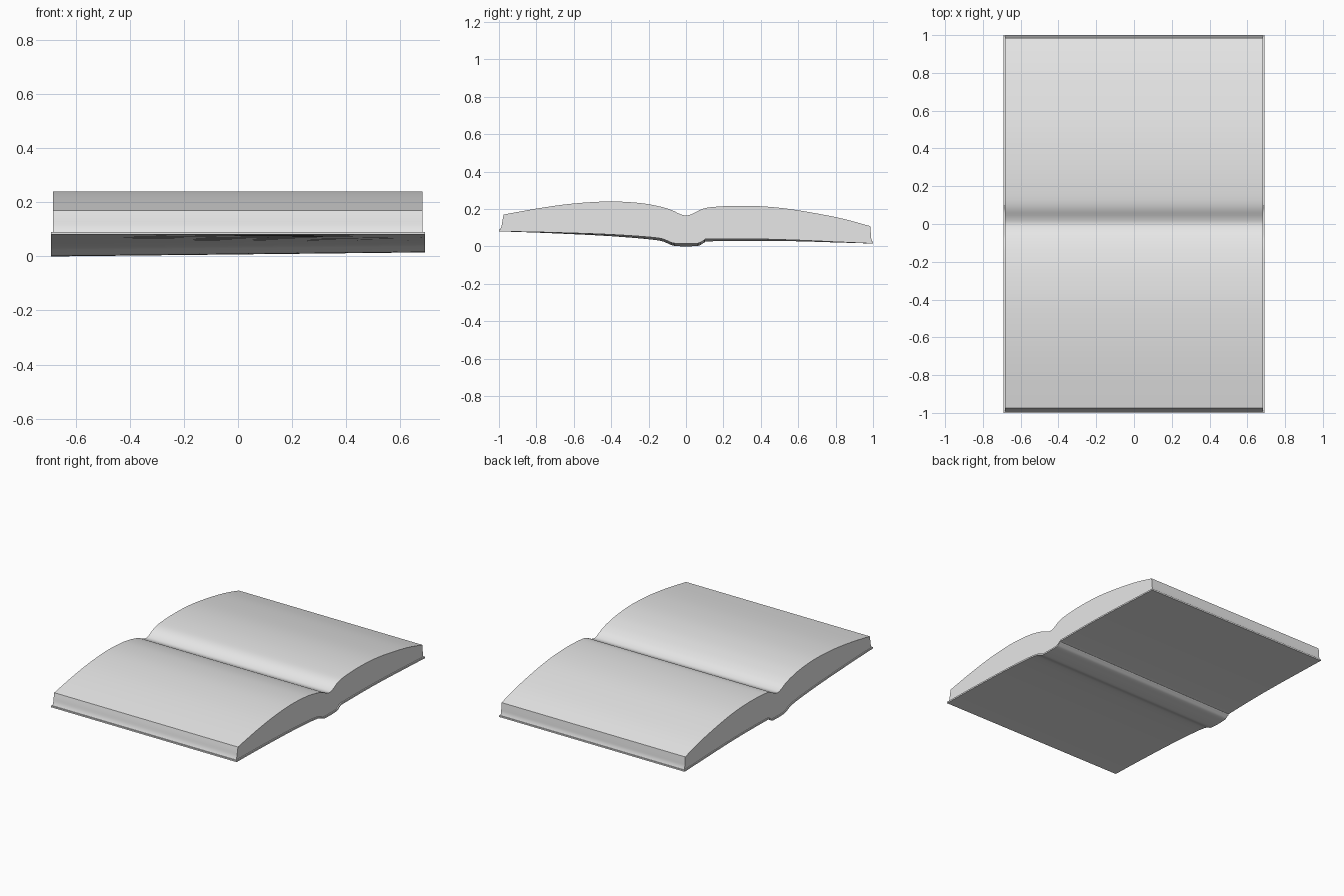
import bpy, bmesh, math

if "Cube" in bpy.data.objects:
    bpy.data.objects.remove(bpy.data.objects["Cube"])


def smooth_path(pts, steps=4):
    """Catmull-Rom curve through (y, z) points."""
    p = [pts[0]] + pts + [pts[-1]]
    out = []
    for i in range(1, len(p) - 2):
        a, b, c, d = p[i - 1:i + 3]
        for k in range(steps):
            t = k / steps
            out.append(tuple(0.5 * (2 * b[j] + (c[j] - a[j]) * t
                                    + (2 * a[j] - 5 * b[j] + 4 * c[j] - d[j]) * t * t
                                    + (3 * b[j] - a[j] - 3 * c[j] + d[j]) * t ** 3)
                             for j in (0, 1)))
    out.append(pts[-1])
    return out


def sag(y):
    """The spine droops slightly toward the left end."""
    return 0.015 * (1 - abs(y))


def loft(name, left_loop, right_loop, x0, x1, mat):
    bm = bmesh.new()
    a = [bm.verts.new((x0, y, z)) for y, z in left_loop]
    b = [bm.verts.new((x1, y, z)) for y, z in right_loop]
    n = len(a)
    for i in range(n):
        j = (i + 1) % n
        bm.faces.new((a[i], a[j], b[j], b[i]))
    bm.faces.new(a)
    bm.faces.new(b[::-1])
    bmesh.ops.recalc_face_normals(bm, faces=bm.faces[:])
    me = bpy.data.meshes.new(name)
    bm.to_mesh(me)
    bm.free()
    me.materials.append(mat)
    ob = bpy.data.objects.new(name, me)
    bpy.context.collection.objects.link(ob)
    bpy.ops.object.select_all(action='DESELECT')
    ob.select_set(True)
    bpy.context.view_layer.objects.active = ob
    bpy.ops.object.shade_smooth_by_angle(angle=math.radians(35))
    return ob


grey = bpy.data.materials.new("light_grey")
grey.diffuse_color = (0.8, 0.8, 0.8, 1)
grey.use_nodes = True
grey.node_tree.nodes["Principled BSDF"].inputs["Base Color"].default_value = grey.diffuse_color

# Curved tops of the two page stacks, meeting in the gutter
page_top = smooth_path([(-.975, .17), (-.78, .205), (-.6, .229), (-.41, .24), (-.25, .232),
                        (-.14, .213), (-.075, .193), (-.035, .174), (0, .165), (.035, .174),
                        (.085, .199), (.15, .211), (.29, .217), (.45, .211), (.61, .191),
                        (.82, .152), (.985, .108)])
# Slightly flared fore edges
front_edge = smooth_path([(-.994, .088), (-.986, .11), (-.981, .14), (-.975, .17)], 3)[:-1]
back_edge = smooth_path([(.985, .108), (.988, .07), (.99, .045), (.996, .024)], 3)[1:]
# Upper surface of the cover, with the spine channel in the middle
cover_top = smooth_path([(-1, .09), (-.78, .086), (-.46, .076), (-.25, .064), (-.14, .053),
                         (-.1, .04), (-.07, .028), (-.03, .025), (.03, .025), (.07, .028),
                         (.1, .045), (.13, .05), (.39, .049), (.6, .043), (.8, .034), (1, .025)])


def page_loop(droop):
    under = [(y, z - .002 - droop * sag(y)) for y, z in cover_top if abs(y) < .985]
    return front_edge + page_top + back_edge + under[::-1]


def cover_loop(droop):
    top = [(y, z - droop * sag(y)) for y, z in cover_top]
    return top + [(y, z - .01) for y, z in top[::-1]]


loft("pages", page_loop(1), page_loop(0), -.684, .682, grey)
loft("cover", cover_loop(1), cover_loop(0), -.69, .69, grey)
